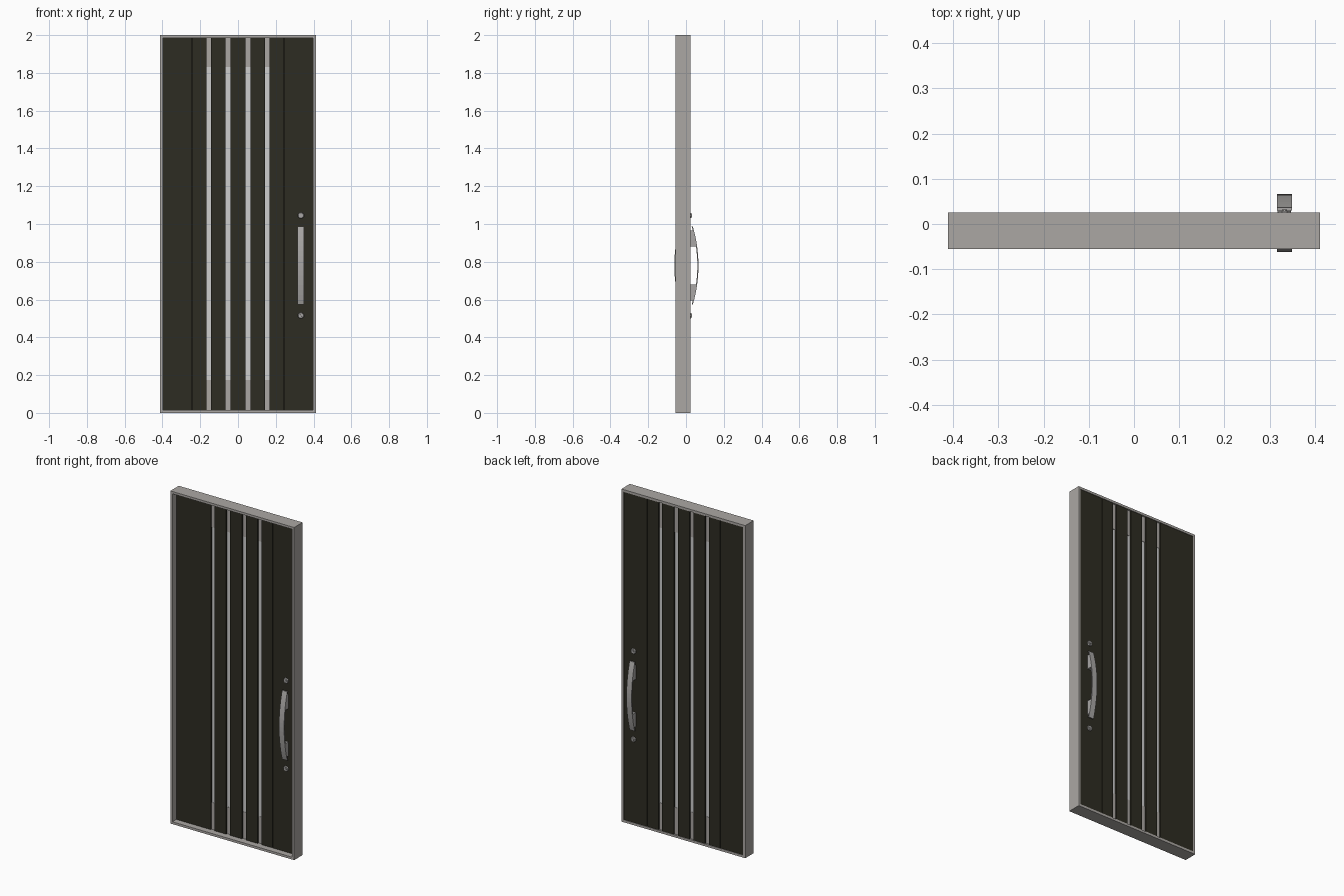
import bpy, bmesh, math
from mathutils import Matrix

old = bpy.data.objects.get("Cube")
if old:
    bpy.data.objects.remove(old, do_unlink=True)


def material(name, rgb):
    m = bpy.data.materials.new(name)
    m.use_nodes = True
    m.diffuse_color = (*rgb, 1)
    m.node_tree.nodes["Principled BSDF"].inputs["Base Color"].default_value = (*rgb, 1)
    return m


frame_grey = material("warm grey", (0.41, 0.39, 0.37))
dark = material("dark olive brown", (0.027, 0.025, 0.016))
glass = material("pale glass", (0.62, 0.62, 0.62))
metal = material("brushed metal", (0.40, 0.39, 0.38))

MID = 0.002        # middle plane of the door leaf
HALF = 0.02        # half thickness of the leaf
W, H, T = 0.412, 2.0, 0.014   # frame half width, height, thickness


def finish(name, bm, mat):
    bmesh.ops.recalc_face_normals(bm, faces=bm.faces)
    mesh = bpy.data.meshes.new(name)
    bm.to_mesh(mesh)
    bm.free()
    mesh.materials.append(mat)
    obj = bpy.data.objects.new(name, mesh)
    bpy.context.collection.objects.link(obj)
    return obj


def box(name, x, y, z, mat):
    bm = bmesh.new()
    bmesh.ops.create_cube(bm, size=1)
    for v in bm.verts:
        for i, (lo, hi) in enumerate((x, y, z)):
            v.co[i] = lo if v.co[i] < 0 else hi
    return finish(name, bm, mat)


def prism(name, profile, x, mat):
    """Extrude a y-z profile between two x positions."""
    bm = bmesh.new()
    face = bm.faces.new([bm.verts.new((x[0], y, z)) for y, z in profile])
    new = bmesh.ops.extrude_face_region(bm, geom=[face])["geom"]
    for v in new:
        if isinstance(v, bmesh.types.BMVert):
            v.co.x = x[1]
    return finish(name, bm, mat)


# Outer frame, one closed ring
bm = bmesh.new()
loops = []
for y in (-0.055, 0.025):
    for t in (0, T):
        loops.append([bm.verts.new((x, y, z)) for x, z in
                      ((-W + t, t), (W - t, t), (W - t, H - t), (-W + t, H - t))])
for a, b in ((0, 1), (1, 3), (3, 2), (2, 0)):
    for i in range(4):
        j = (i + 1) % 4
        bm.faces.new((loops[a][i], loops[a][j], loops[b][j], loops[b][i]))
finish("door_frame", bm, frame_grey)

# Core of the leaf: dark sides, grey rails, glass between them
core = (MID - HALF + 0.008, MID + HALF - 0.008)
full = (T, H - T)
edge = W - T
for side, s in (("left", 1), ("right", -1)):
    box(side + "_core", sorted((s * 0.17, s * edge)), core, full, dark)
box("bottom_rail", (-0.17, 0.17), core, (T, 0.175), frame_grey)
box("top_rail", (-0.17, 0.17), core, (1.83, H - T), frame_grey)
box("glass_pane", (-0.17, 0.17), (core[0] + 0.002, core[1] - 0.002), (0.175, 1.83), glass)

# Planks through both faces of the leaf
plank_y = (MID - HALF, MID + HALF)
box("middle_plank", (-0.039, 0.039), plank_y, full, dark)
for side, s in (("left", 1), ("right", -1)):
    for name, a, b in (("inner", 0.066, 0.143), ("narrow", 0.168, 0.242), ("wide", 0.244, edge)):
        box(side + "_" + name + "_plank", sorted((s * a, s * b)), plank_y, full, dark)

# Bowed pull handles and lock rosettes on both faces
HX, HZ, HL = 0.333, 0.78, 0.207
steps = [i / 8 - 1 for i in range(17)]
for side, s in (("front", -1), ("back", 1)):
    def out(d):
        return MID + s * d

    bow = [(out(0.064 - 0.03 * t * t), HZ + HL * t) for t in steps]
    bow += [(out(0.058 - 0.03 * t * t), HZ + HL * t) for t in reversed(steps)]
    prism(side + "_handle_bow", bow, (HX - 0.017, HX + 0.017), metal)
    for end, e in (("upper", 1), ("lower", -1)):
        foot = [(out(d), HZ + e * h) for d, h in
                ((HALF, 0.1), (HALF, 0.185), (0.036, 0.185), (0.053, 0.1))]
        prism(side + "_" + end + "_handle_foot", foot, (HX - 0.015, HX + 0.015), metal)
        bm = bmesh.new()
        for r1, r2, d in ((0.017, 0.014, 0.007), (0.007, 0.006, 0.010)):
            place = Matrix.Translation((HX, out(HALF + d / 2), HZ + e * 0.265))
            place = place @ Matrix.Rotation(s * -math.pi / 2, 4, "X")
            place = place @ Matrix.Rotation(math.pi / 8, 4, "Z")
            bmesh.ops.create_cone(bm, cap_ends=True, segments=8, radius1=r1,
                                  radius2=r2, depth=d, matrix=place)
        finish(side + "_" + end + "_lock_rosette", bm, metal)
